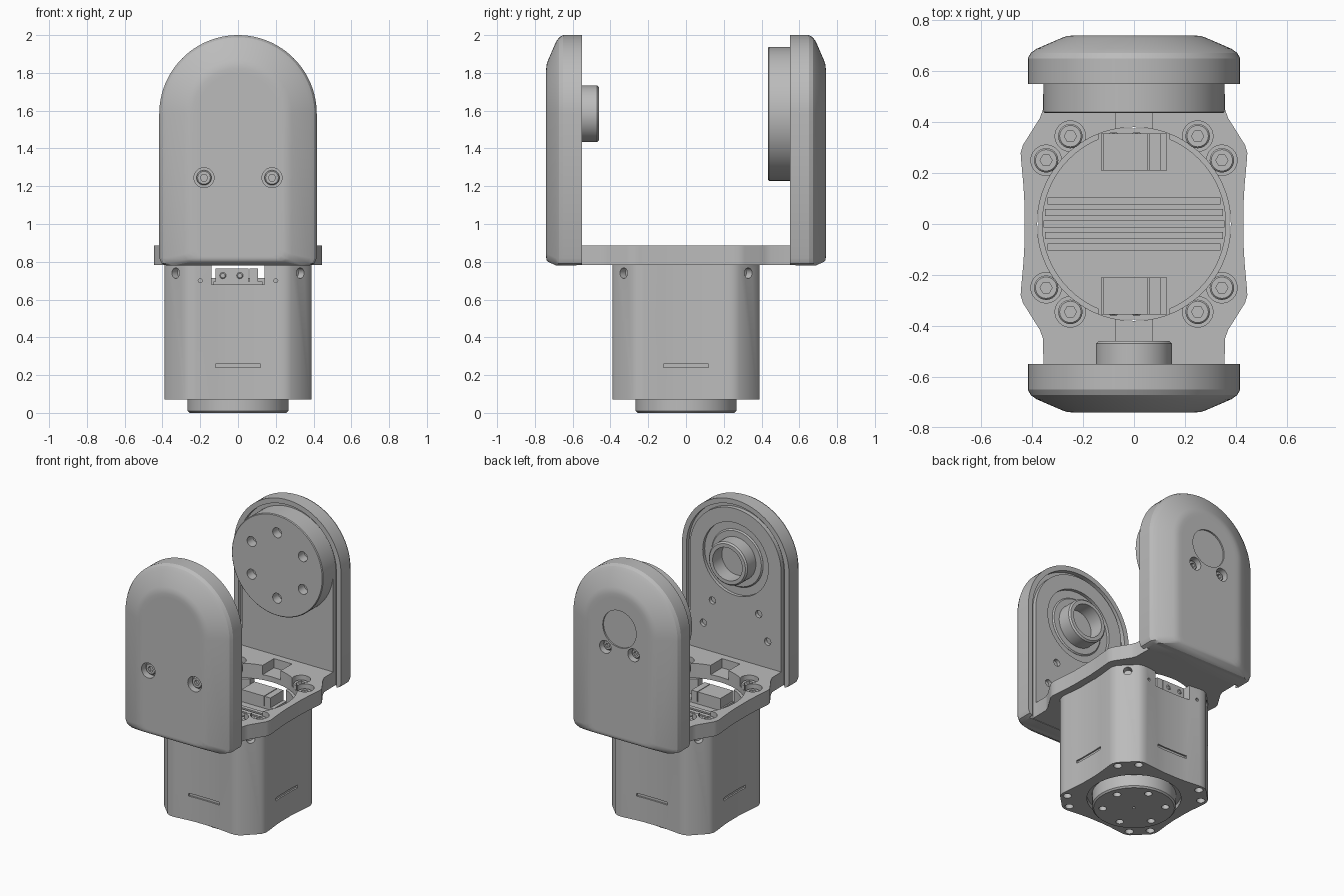
import bpy, bmesh, math
from mathutils import Vector

if "Cube" in bpy.data.objects:
    bpy.data.objects.remove(bpy.data.objects["Cube"])

grey = bpy.data.materials.new("machined grey")
grey.use_nodes = True
colour = (0.5, 0.5, 0.5, 1)
grey.diffuse_color = colour
grey.node_tree.nodes["Principled BSDF"].inputs["Base Color"].default_value = colour

X, Y, Z = Vector((1, 0, 0)), Vector((0, 1, 0)), Vector((0, 0, 1))
HUB = 1.583   # height of the pivot axis
parts = []


def finish(bm, name):
    bmesh.ops.recalc_face_normals(bm, faces=bm.faces)
    me = bpy.data.meshes.new(name)
    bm.to_mesh(me)
    bm.free()
    ob = bpy.data.objects.new(name, me)
    bpy.context.collection.objects.link(ob)
    return ob


def loft(name, rings):
    bm = bmesh.new()
    loops = [[bm.verts.new(p) for p in ring] for ring in rings]
    n = len(loops[0])
    for a, b in zip(loops, loops[1:]):
        for i in range(n):
            j = (i + 1) % n
            bm.faces.new((a[i], a[j], b[j], b[i]))
    bm.faces.new(loops[0])
    bm.faces.new(loops[-1])
    return finish(bm, name)


def prism(name, pts, z0, z1):
    return loft(name, [[(x, y, z) for x, y in pts] for z in (z0, z1)])


def cyl(name, r, start, axis, length, seg=64, ease=0):
    # Cylinder from a start point along an axis, with an eased far rim
    axis = Vector(axis).normalized()
    q = axis.to_track_quat('Z', 'Y')
    steps = [(r, 0), (r, length - ease)] + ([(r - ease, length)] if ease else [])
    angles = [2 * math.pi * i / seg for i in range(seg)]
    return loft(name, [[Vector(start) + q @ Vector((k * math.cos(a), k * math.sin(a), h))
                        for a in angles] for k, h in steps])


def box(name, lo, hi):
    (a, b, c), (d, e, f) = lo, hi
    return prism(name, [(a, b), (d, b), (d, e), (a, e)], c, f)


def cut(ob, *tools):
    for tool in tools:
        mod = ob.modifiers.new("cut", 'BOOLEAN')
        mod.operation, mod.solver, mod.object = 'DIFFERENCE', 'EXACT', tool
        bpy.context.view_layer.objects.active = ob
        bpy.ops.object.modifier_apply(modifier=mod.name)
        bpy.data.objects.remove(tool)


def keep(ob, angle=30):
    parts.append((ob, angle))
    return ob


def screw(name, base, axis, r, length):
    head = keep(cyl(name, r, base, axis, length, 24, 0.006))
    top = Vector(base) + Vector(axis) * (length - 0.02)
    cut(head, cyl("socket", r * 0.5, top, axis, 0.04, 6))


def four_way(q):
    # Repeat a quarter outline in all four quadrants
    loop = []
    for sx, sy, rev in ((1, 1, 0), (-1, 1, 1), (-1, -1, 0), (1, -1, 1)):
        loop += [(x * sx, y * sy) for x, y in (q[::-1] if rev else q)]
    return loop


def arch(w, z0, y, corner=0.04):
    # Upright with a round top, drawn in the xz plane
    k = corner * 0.3
    pts = [(-w, z0 + corner), (-w + k, z0 + k), (-w + corner, z0),
           (w - corner, z0), (w - k, z0 + k), (w, z0 + corner)]
    pts += [(w * math.cos(math.pi * i / 48), HUB + w * math.sin(math.pi * i / 48))
            for i in range(49)]
    return [(x, y, z) for x, z in pts]


def circle_spots(n, r, phase=0):
    return [(r * math.cos(phase + 2 * math.pi * i / n),
             r * math.sin(phase + 2 * math.pi * i / n)) for i in range(n)]


corners = [(sx * a, sy * b) for sx in (1, -1) for sy in (1, -1)
           for a, b in ((0.25, 0.345), (0.345, 0.25))]

# Motor housing with an open top and connector windows
half = [(0.375, 0.06), (0.379, 0.12), (0.39, 0.22), (0.39, 0.25), (0.378, 0.282)]
body = keep(prism("motor_housing", four_way(half + [(y, x) for x, y in half[::-1]]), 0.07, 0.785))
cut(body, cyl("cavity", 0.36, (0, 0, 0.68), Z, 0.2),
    box("window", (-0.14, -0.5, 0.68), (0.14, 0.5, 0.9)),
    cyl("bottom_recess", 0.3, (0, 0, 0), Z, 0.1))
for x, y in corners:
    cut(body, cyl("hole", 0.027, (x, y, 0), Z, 0.11, 20))
for sx in (1, -1):
    cut(body, box("slit", (-0.12, sx * 0.365, 0.24), (0.12, sx * 0.45, 0.26)),
        box("slit", (sx * 0.365, -0.12, 0.24), (sx * 0.45, 0.12, 0.26)))
    for sy in (1, -1):
        cut(body, cyl("corner_hole", 0.028, (sx * 0.3, sy * 0.3, 0.74), (sx, sy, 0), 0.2, 20),
            cyl("pin_hole", 0.011, (sx * 0.2, sy * 0.36, 0.7), Y * sy, 0.1, 12))

# Output flange underneath
flange = keep(cyl("output_flange", 0.267, (0, 0, 0.12), -Z, 0.12, 96, 0.01))
cut(flange, cyl("centre_hole", 0.01, (0, 0, -0.1), Z, 0.13, 12))
for x, y in circle_spots(6, 0.2, 0.3):
    cut(flange, cyl("hole", 0.025, (x, y, -0.1), Z, 0.14, 20))

# Ribs and connectors inside the housing top
for i in range(-2, 3):
    y = i * 0.045
    w = math.sqrt(0.355 ** 2 - (abs(y) + 0.015) ** 2)
    keep(box("cooling_rib", (-w, y - 0.014, 0.67), (w, y + 0.014, 0.715)))
for s in (1, -1):
    y0, y1 = sorted((s * 0.21, s * 0.355))
    keep(box("connector", (-0.12, y0, 0.69), (0.055, y1, 0.765)))
    keep(box("small_connector", (0.06, y0, 0.69), (0.105, y1, 0.765)))
    keep(box("connector_board", (-0.13, y0, 0.67), (0.13, y1, 0.695)))
    for x in (-0.08, 0.01):
        screw("connector_pin", (x, s * 0.35, 0.727), Y * s, 0.018, 0.01)

# Base plate joining the two uprights
edge = [(0.43, 0.08), (0.434, 0.15), (0.443, 0.25), (0.445, 0.28), (0.436, 0.31),
        (0.37, 0.415), (0.357, 0.45), (0.355, 0.61)]
plate = keep(prism("base_plate", four_way(edge), 0.783, 0.885))
cut(plate, cyl("opening", 0.38, (0, 0, 0.7), Z, 0.3, 96))
for s in (1, -1):
    lo, hi = sorted((s * 0.35, s * 0.5))
    cut(plate, box("cable_slot", (-0.07, lo, 0.82), (0.07, hi, 0.95)))
for x, y in corners:
    cut(plate, cyl("counterbore", 0.06, (x, y, 0.825), Z, 0.2, 32))
    screw("plate_screw", (x, y, 0.8), Z, 0.048, 0.06)

# Uprights: a sculpted cover outside and a flat bracket inside
profile = [(0.55, 0), (0.65, 0), (0.672, 0.012), (0.688, 0.035), (0.73, 0.132),
           (0.737, 0.152), (0.74, 0.175), (0.74, 0.2)]
for s, side in ((-1, "front"), (1, "back")):
    rings = []
    for k, (y, inset) in enumerate(profile):
        low = 0.78 + max(0, y - 0.71) + 0.01 * max(0, k - 5)
        rings.append(arch(0.417 - inset, low, s * y))
    cover = keep(loft(side + "_cover", rings), 25)
    cut(cover, loft("pocket", [arch(0.382, 0.7, s * y) for y in (0.5, 0.58)]))
    bracket = keep(loft(side + "_bracket", [arch(0.355, 0.784, s * y, 0.01) for y in (0.6, 0.55)]))
    if s < 0:
        cut(bracket, cyl("hub_recess", 0.255, (0, -0.572, HUB), Y, 0.1))
        holes = [(0.18, 1.245), (0.25, 1.07)]
        screws = (0.18, 1.245, 0.053)
    else:
        holes = []
        screws = (0.11, 1.43, 0.045)
        cut(cover, cyl("cap_recess", 0.13, (0, 0.73, HUB), Y, 0.1))
    for m in (1, -1):
        for x, z in holes:
            cut(bracket, cyl("hole", 0.025, (m * x, -0.575, z), Y, 0.1, 20))
        x, z, r = screws
        cut(cover, cyl("screw_hole", r, (m * x, s * 0.69, z), Y * s, 0.1, 32))
        screw(side + "_cover_screw", (m * x, s * 0.68, z), Y * s, r * 0.75, 0.035)

# Hollow idler hub on the front upright
keep(cyl("hub_washer", 0.2, (0, -0.59, HUB), Y, 0.027, 64, 0.008))
hub = keep(cyl("idler_hub", 0.15, (0, -0.59, HUB), Y, 0.13, 64, 0.01))
cut(hub, cyl("bore", 0.115, (0, -0.57, HUB), Y, 0.2))

# Drive disc on the back upright
disc = keep(cyl("drive_disc", 0.355, (0, 0.56, HUB), -Y, 0.125, 96, 0.005))
for x, z in circle_spots(6, 0.23, math.pi / 2):
    cut(disc, cyl("hole", 0.035, (x, 0.5, HUB + z), -Y, 0.2, 24))

# Colour and shading
for ob, angle in parts:
    ob.data.materials.clear()
    ob.data.materials.append(grey)
    for f in ob.data.polygons:
        f.material_index = 0
    bpy.ops.object.select_all(action='DESELECT')
    ob.select_set(True)
    bpy.context.view_layer.objects.active = ob
    bpy.ops.object.shade_smooth_by_angle(angle=math.radians(angle))
